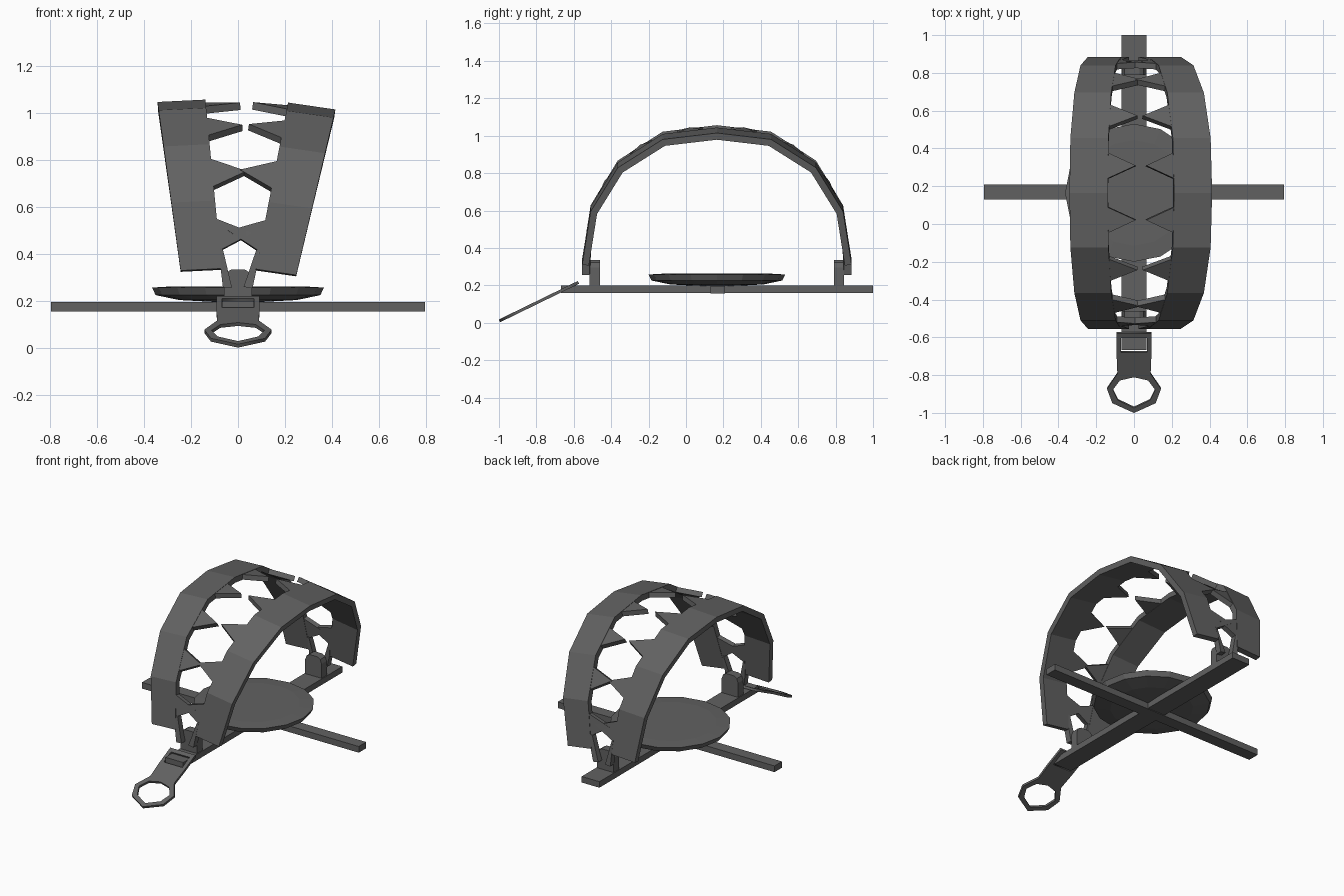
import bpy, bmesh, math
from mathutils import Vector, Matrix

if "Cube" in bpy.data.objects:
    bpy.data.objects.remove(bpy.data.objects["Cube"])

CY = 0.165      # centre of the trap along y
T = 0.036       # jaw thickness


def finish(name, bm, matrix=None):
    bmesh.ops.recalc_face_normals(bm, faces=bm.faces)
    me = bpy.data.meshes.new(name)
    bm.to_mesh(me)
    bm.free()
    ob = bpy.data.objects.new(name, me)
    bpy.context.collection.objects.link(ob)
    if matrix:
        ob.matrix_world = matrix
    # dark iron
    mat = bpy.data.materials.get("iron") or bpy.data.materials.new("iron")
    mat.diffuse_color = (0.12, 0.12, 0.12, 1)
    mat.use_nodes = True
    mat.node_tree.nodes["Principled BSDF"].inputs["Base Color"].default_value = mat.diffuse_color
    me.materials.append(mat)
    return ob


def loft(bm, rings):
    """Closed tube through equally sized rings, capped at both ends."""
    vs = [[bm.verts.new(p) for p in r] for r in rings]
    n = len(vs[0])
    for a, b in zip(vs, vs[1:]):
        for i in range(n):
            bm.faces.new((a[i], a[(i + 1) % n], b[(i + 1) % n], b[i]))
    bm.faces.new(vs[0])
    bm.faces.new(vs[-1])


def box(name, x0, x1, y0, y1, z0, z1):
    bm = bmesh.new()
    loft(bm, [[(x0, y0, z), (x1, y0, z), (x1, y1, z), (x0, y1, z)] for z in (z0, z1)])
    return finish(name, bm)


# base cross
box("long_bar", -0.065, 0.065, -0.667, 1.0, 0.16, 0.2)
box("cross_bar", -0.795, 0.795, 0.13, 0.208, 0.156, 0.197)

# trigger plate
bm = bmesh.new()
loft(bm, [[(r * math.cos(k * math.tau / 16), CY + r * math.sin(k * math.tau / 16), z)
           for k in range(16)]
          for r, z in ((0.06, 0.195), (0.25, 0.205), (0.35, 0.226), (0.365, 0.258), (0.28, 0.263))])
finish("trigger_plate", bm)

# hinge posts with rounded tops
profile = [(-0.06, 0.2), (0.06, 0.2), (0.06, 0.295), (0.05, 0.322), (0.028, 0.335),
           (-0.028, 0.335), (-0.05, 0.322), (-0.06, 0.295)]
for side, name in ((-1, "front_post"), (1, "back_post")):
    bm = bmesh.new()
    loft(bm, [[(x, CY + side * d, z) for x, z in profile] for d in (0.625, 0.68)])
    finish(name, bm)

# jaw arch: half outline (y, z) relative to the hinge
half = [(0.72, 0.06), (0.675, 0.35), (0.53, 0.59), (0.29, 0.745)]
arch = [Vector((-y, z)) for y, z in half] + [Vector((0, 0.78))] + \
       [Vector(p) for p in reversed(half)]


def inner_x(z):
    return 0.019 + 0.047 * z


def outer_x(z):
    return 0.191 + 0.087 * z


def jaw(name, side, tilt):
    bm = bmesh.new()
    normals = []
    for a, b in zip(arch, arch[1:]):
        d = (b - a).normalized()
        normals.append(Vector((-d.y, d.x)))
    rings = []
    for i, p in enumerate(arch):
        n0, n1 = normals[max(i - 1, 0)], normals[min(i, len(normals) - 1)]
        m = (n0 + n1).normalized()
        q = p - m * T / m.dot(n0)
        xi, xo = inner_x(p.y), outer_x(p.y)
        rings.append([(xi, p.x, p.y), (xo, p.x, p.y), (xo, q.x, q.y), (xi, q.x, q.y)])
    loft(bm, rings)
    # one pointed tooth per arch segment
    for a, b, n in zip(arch, arch[1:], normals):
        mid, d = (a + b) / 2, (b - a).normalized()
        rs = []
        for off in (0.002, T - 0.002):
            r = []
            for k in (-0.07, 0.07):
                p = mid + d * k
                r.append((inner_x(p.y) + 0.005, *(p - n * off)))
            r.append((inner_x(mid.y) - 0.146, *(mid - n * off)))
            rs.append(r)
        loft(bm, rs)
    # hinge tabs at both ends
    for s in (-1, 1):
        loft(bm, [[(-0.018, s * y, -0.022), (0.02, s * y, -0.022),
                   (0.026, s * y, 0.065), (0.024, s * y2, 0.15), (0.012, s * y2, 0.14)]
                  for y, y2 in ((0.72, 0.706), (0.68, 0.67))])
    m = Matrix.Translation((side * 0.045, CY, 0.28)) @ \
        Matrix.Rotation(math.radians(side * tilt), 4, 'Y')
    bm.transform(Matrix.Scale(side, 4, (1, 0, 0)))
    finish(name, bm, m)


jaw("left_jaw", -1, 2.8)
jaw("right_jaw", 1, 8.3)

# sloping latch plate with slot and ring
right = [(0.092, -0.57), (0.092, -0.69), (0.088, -0.785), (0.143, -0.865), (0.115, -0.94), (0, -0.992)]
hole = [(0, -0.803), (0.075, -0.82), (0.112, -0.87), (0.085, -0.925), (0, -0.965)]
outline = right + [(-x, y) for x, y in reversed(right[:-1])]
ring_hole = hole + [(-x, y) for x, y in reversed(hole[1:-1])]
slot = [(-0.068, -0.595), (0.068, -0.595), (0.068, -0.672), (-0.068, -0.672)]
cu = bpy.data.curves.new("latch", 'CURVE')
cu.dimensions = '2D'
cu.fill_mode = 'BOTH'
cu.extrude = 0.008
cu.materials.append(bpy.data.materials["iron"])
slope = math.radians(26)
for pts in (outline, ring_hole, slot):
    sp = cu.splines.new('POLY')
    sp.points.add(len(pts) - 1)
    for pt, (x, y) in zip(sp.points, pts):
        pt.co = (x, (y + 0.57) / math.cos(slope), 0, 1)
    sp.use_cyclic_u = True
latch = bpy.data.objects.new("latch", cu)
bpy.context.collection.objects.link(latch)
latch.location = (0, -0.575, 0.216)
latch.rotation_euler = (slope, 0, 0)
bpy.context.view_layer.objects.active = latch
latch.select_set(True)
bpy.ops.object.convert(target='MESH')
